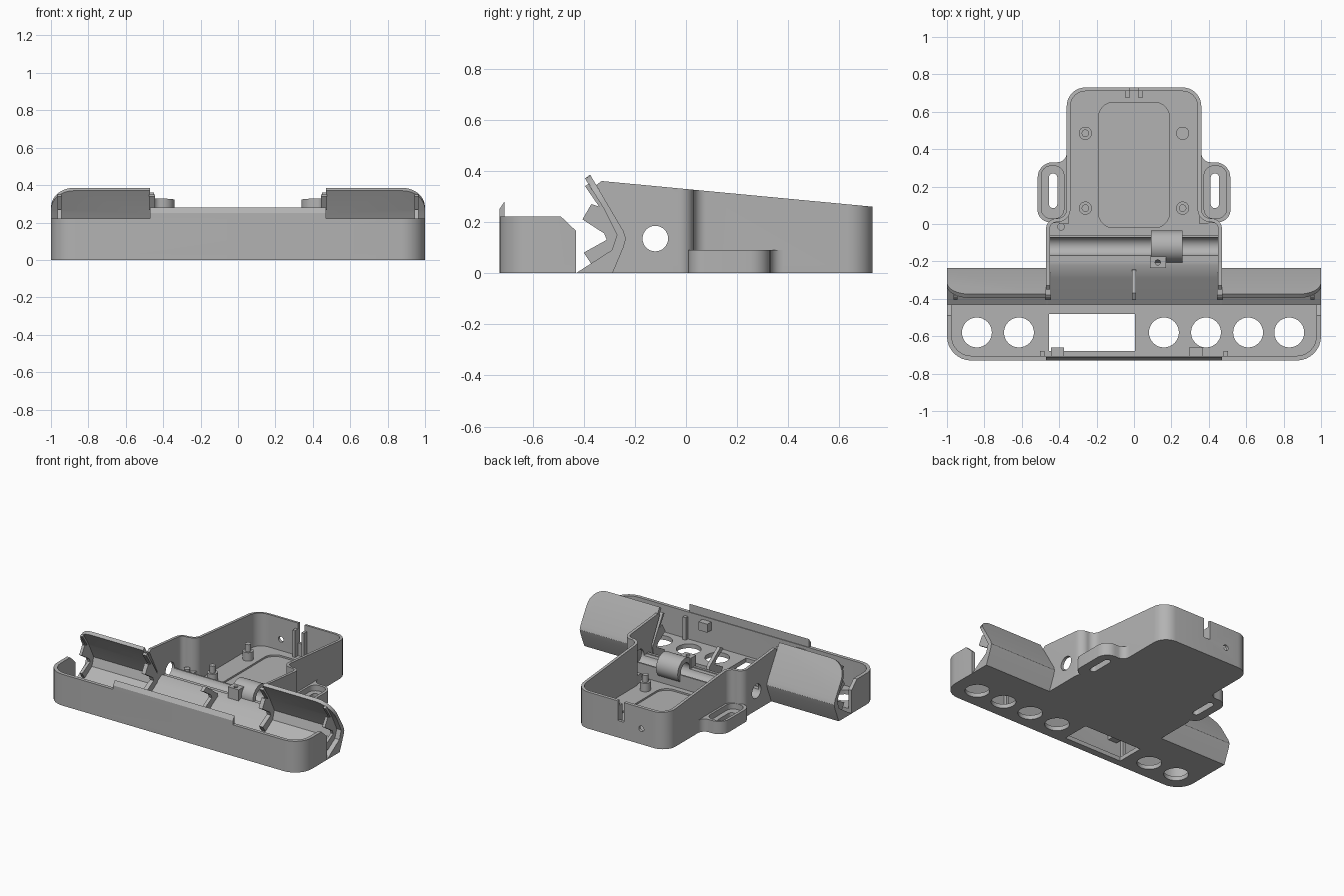
import bpy, bmesh, math
from mathutils import Vector

cube = bpy.data.objects.get("Cube")
if cube:
    bpy.data.objects.remove(cube, do_unlink=True)

grey = bpy.data.materials.new("plain grey")
grey.use_nodes = True
grey.diffuse_color = (0.45, 0.45, 0.45, 1)
grey.node_tree.nodes["Principled BSDF"].inputs["Base Color"].default_value = (0.45, 0.45, 0.45, 1)
parts = []


def prism(name, pts, axis, a, b, bevel_at=None):
    """Extrude a flat outline along an axis from a to b."""
    place = {"x": lambda p, t: (t, p[0], p[1]),
             "y": lambda p, t: (p[0], t, p[1]),
             "z": lambda p, t: (p[0], p[1], t)}[axis]
    bm = bmesh.new()
    low = [bm.verts.new(place(p, a)) for p in pts]
    high = [bm.verts.new(place(p, b)) for p in pts]
    bm.faces.new(low)
    bm.faces.new(high)
    n = len(pts)
    for i in range(n):
        j = (i + 1) % n
        bm.faces.new((low[i], low[j], high[j], high[i]))
    bmesh.ops.recalc_face_normals(bm, faces=bm.faces)
    if bevel_at:
        edges = [e for e in bm.edges if all(bevel_at(v.co) for v in e.verts)]
        bmesh.ops.bevel(bm, geom=edges, offset=0.12, segments=8, profile=0.5, affect="EDGES")
    mesh = bpy.data.meshes.new(name)
    bm.to_mesh(mesh)
    bm.free()
    mesh.materials.append(grey)
    ob = bpy.data.objects.new(name, mesh)
    bpy.context.collection.objects.link(ob)
    parts.append(ob)
    return ob


def box(name, x0, x1, y0, y1, z0, z1):
    return prism(name, [(x0, y0), (x1, y0), (x1, y1), (x0, y1)], "z", z0, z1)


def circle(cx, cy, r, n=32):
    return [(cx + r * math.cos(i * math.tau / n), cy + r * math.sin(i * math.tau / n))
            for i in range(n)]


def rounded(pts, closed=True, seg=8):
    """Round each (x, y, radius) corner of a path."""
    out = []
    n = len(pts)
    for i, (x, y, r) in enumerate(pts):
        p = Vector((x, y))
        if r == 0 or (not closed and i in (0, n - 1)):
            out.append(p)
            continue
        u = (Vector(pts[i - 1][:2]) - p).normalized()
        v = (Vector(pts[(i + 1) % n][:2]) - p).normalized()
        c = p + (u + v) * r
        for k in range(seg + 1):
            t = k / seg * math.pi / 2
            out.append(c - (v * math.cos(t) + u * math.sin(t)) * r)
    return out


def round_rect(x0, x1, y0, y1, r):
    return rounded([(x0, y0, r), (x1, y0, r), (x1, y1, r), (x0, y1, r)])


def ribbon(path, thick):
    """Closed outline of a wall running along a path, thickened to its left."""
    inner = []
    for i, p in enumerate(path):
        dirs = []
        if i:
            dirs.append((p - path[i - 1]).normalized())
        if i < len(path) - 1:
            dirs.append((path[i + 1] - p).normalized())
        normals = [Vector((-d.y, d.x)) for d in dirs]
        m = sum(normals, Vector((0, 0))).normalized()
        inner.append(p + m * (thick / m.dot(normals[0])))
    return path + inner[::-1]


def boolean(ob, cutters, mode="DIFFERENCE"):
    """Apply cutters to a part and remove them."""
    for c in cutters:
        c.hide_render = True
        mod = ob.modifiers.new("cut", "BOOLEAN")
        mod.operation = mode
        mod.solver = "EXACT"
        mod.object = c
    bpy.context.view_layer.update()
    mesh = bpy.data.meshes.new_from_object(ob.evaluated_get(bpy.context.evaluated_depsgraph_get()))
    ob.modifiers.clear()
    ob.data = mesh
    for c in cutters:
        parts.remove(c)
        bpy.data.objects.remove(c, do_unlink=True)


# Front tray: floor with round and rectangular openings
front_path = rounded([(-1, -0.43, 0), (-1, -0.73, 0.13), (1, -0.73, 0.13), (1, -0.43, 0)], False)
front_floor = prism("front_floor", front_path, "z", 0, 0.03)
holes = [prism("hole", circle(x, -0.58, 0.08), "z", -0.1, 0.1)
         for x in (-0.84, -0.615, 0.16, 0.385, 0.61, 0.83)]
holes.append(box("window", -0.455, 0.005, -0.68, -0.48, -0.1, 0.1))
boolean(front_floor, holes)

# Front tray: wall with chamfered ends and raised lip
front_wall = prism("front_wall", ribbon(front_path, 0.025), "z", 0, 0.4)
side = [(-0.8, 0), (-0.43, 0), (-0.43, 0.165), (-0.49, 0.222), (-0.8, 0.222)]
boolean(front_wall, [prism("trim", side, "x", -1.2, 1.2)], "INTERSECT")
prism("front_lip", [(-0.73, 0.2), (-0.71, 0.2), (-0.71, 0.28), (-0.73, 0.25)], "x", -0.47, 0.47)

# Clips and posts behind the front wall
box("front_clip_right", -0.445, -0.375, -0.71, -0.66, 0.14, 0.2)
box("front_clip_left", 0.295, 0.365, -0.71, -0.66, 0.14, 0.2)
for s in (-1, 1):
    box("front_post", s * 0.49 - 0.012, s * 0.49 + 0.012, -0.71, -0.68, 0, 0.19)

# Bent side flaps with rounded outer corner, and toothed ribs
flap = [(-0.43, 0), (-0.287, 0), (-0.245, 0.1), (-0.235, 0.135), (-0.245, 0.165), (-0.375, 0.385),
        (-0.395, 0.37), (-0.32, 0.25), (-0.27, 0.15), (-0.29, 0.09)]
rib = [(-0.43, 0), (-0.37, 0.035), (-0.4, 0.08), (-0.31, 0.13), (-0.32, 0.155), (-0.405, 0.21),
       (-0.37, 0.27), (-0.34, 0.26), (-0.395, 0.34), (-0.38, 0.35), (-0.26, 0.15), (-0.28, 0.05)]
for s in (-1, 1):
    prism("flap", flap, "x", s * 0.47, s,
          lambda co, s=s: abs(co.x - s) < 0.001 and co.z > 0.36)
    prism("flap_end_rib", rib, "x", s * 0.945, s * 0.965)
    prism("flap_inner_rib", rib, "x", s * 0.445, s * 0.475)
prism("centre_rib", rib[:6] + [(-0.37, 0.23), (-0.25, 0.14), (-0.22, 0.05)], "x", -0.012, 0.012)

# Ramp joining tray and rear box
prism("ramp", [(-0.43, 0), (-0.2, 0), (-0.2, 0.13), (-0.22, 0.13), (-0.29, 0.09)], "x", -0.46, 0.46)

# Rear box: floor with shallow recess
half = [(0.47, -0.2, 0), (0.47, 0.03, 0.055), (0.36, 0.03, 0.05), (0.36, 0.73, 0.1)]
rear_outline = half + [(-x, y, r) for x, y, r in half[::-1]]
rear_floor = prism("rear_floor", rounded(rear_outline), "z", 0, 0.03)
boolean(rear_floor, [prism("recess", round_rect(-0.19, 0.19, -0.02, 0.65, 0.08), "z", 0.018, 0.1)])

# Rear box: wall with sloping top, rod holes, cable notch and screw hole
half[0] = (0.47, -0.45, 0)
wall_path = rounded(half + [(-x, y, r) for x, y, r in half[::-1]], False)
rear_wall = prism("rear_wall", ribbon(wall_path, 0.02), "z", 0, 0.5)
side = [(-0.43, 0), (0.8, 0), (0.8, 0.253), (-0.33, 0.36), (-0.35, 0.345), (-0.26, 0.17), (-0.28, 0.09)]
boolean(rear_wall, [prism("trim", side, "x", -0.8, 0.8)], "INTERSECT")
rod = circle(-0.12, 0.135, 0.05)
boolean(rear_wall, [prism("rod_hole", rod, "x", -0.8, 0.8),
                    box("notch", -0.025, 0.025, 0.6, 0.8, 0.12, 0.5),
                    prism("screw_hole", circle(-0.16, 0.11, 0.02, 20), "y", 0.6, 0.8)])
for s in (-1, 1):
    box("notch_guide", s * 0.035 - 0.01, s * 0.035 + 0.01, 0.675, 0.715, 0.02, 0.22)

# Rod cradle and clamp
cradle = box("rod_cradle", -0.455, 0.455, -0.205, -0.06, 0, 0.125)
boolean(cradle, [prism("groove", rod, "x", -0.8, 0.8)])
clamp = prism("rod_clamp", circle(-0.12, 0.135, 0.085), "x", 0.09, 0.26)
boolean(clamp, [prism("bore", rod, "x", -0.8, 0.8)])
clamp_block = box("clamp_block", 0.085, 0.17, -0.235, -0.175, 0.05, 0.2)
boolean(clamp_block, [prism("screw_hole", circle(0.127, -0.205, 0.014, 16), "z", 0.1, 0.3)])

# Mounting posts
for x in (-0.26, 0.26):
    for y in (0.085, 0.485):
        prism("mount_post", circle(x, y, 0.035), "z", 0.02, 0.09)
        if x < 0 or y < 0.3:
            prism("mount_pin", circle(x, y, 0.02, 20), "z", 0.08, 0.14)
prism("corner_pin", circle(-0.39, -0.015, 0.02, 20), "z", 0.02, 0.12)

# Slotted side tabs
for s in (-1, 1):
    outline = [(0.35, 0, 0), (0.47, 0.01, 0.02), (0.515, 0.04, 0.03), (0.515, 0.33, 0.08),
               (0.36, 0.33, 0.05), (0.36, 0.39, 0), (0.35, 0.39, 0)]
    tab = prism("side_tab", rounded([(s * x, y, r) for x, y, r in outline]), "z", 0, 0.09)
    inner = round_rect(0.375, 0.495, 0.03, 0.31, 0.05)
    slot = round_rect(0.41, 0.455, 0.085, 0.27, 0.022)
    boolean(tab, [prism("tab_recess", [(s * x, y) for x, y in inner], "z", 0.05, 0.2),
                  prism("slot", [(s * x, y) for x, y in slot], "z", -0.1, 0.2)])

# Smooth rounded areas, keep edges sharp
bpy.ops.object.select_all(action="DESELECT")
for ob in parts:
    ob.select_set(True)
bpy.context.view_layer.objects.active = parts[0]
bpy.ops.object.shade_smooth_by_angle(angle=math.radians(30))
